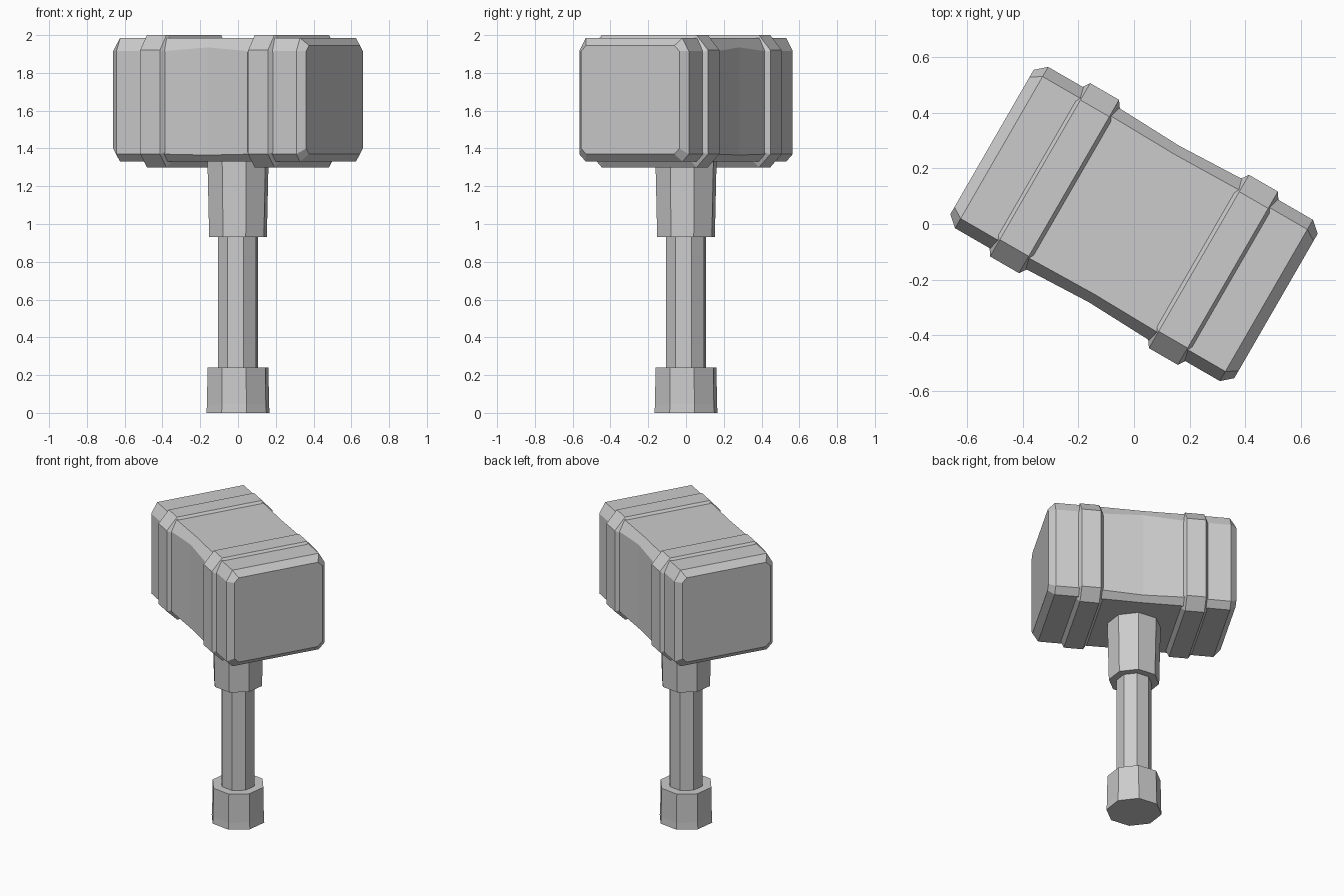
import bpy, bmesh, math

if "Cube" in bpy.data.objects:
    bpy.data.objects.remove(bpy.data.objects["Cube"])

TURN = math.radians(-30)   # the head is turned about z


def loft(name, rings, rot=0.0):
    """Skin a list of equal-length point rings and cap both ends."""
    bm = bmesh.new()
    loops = [[bm.verts.new(p) for p in ring] for ring in rings]
    n = len(loops[0])
    for a, b in zip(loops, loops[1:]):
        for i in range(n):
            j = (i + 1) % n
            bm.faces.new((a[i], a[j], b[j], b[i]))
    bm.faces.new(loops[0][::-1])
    bm.faces.new(loops[-1])
    bmesh.ops.recalc_face_normals(bm, faces=bm.faces)
    me = bpy.data.meshes.new(name)
    bm.to_mesh(me)
    bm.free()
    ob = bpy.data.objects.new(name, me)
    ob.rotation_euler.z = rot
    bpy.context.collection.objects.link(ob)
    return ob


def section(u, w, z0, z1, cw, ct, cb):
    """Chamfered rectangle across the head at position u."""
    return [(u, -w + cw, z0), (u, w - cw, z0), (u, w, z0 + cb), (u, w, z1 - ct),
            (u, w - cw, z1), (u, -w + cw, z1), (u, -w, z1 - ct), (u, -w, z0 + cb)]


def octagon(r, z):
    return [(r * math.cos(k * math.pi / 4), r * math.sin(k * math.pi / 4), z) for k in range(8)]


# Head block with chamfered ends, very slightly waisted
end = (0.30, 1.37, 1.945, 0.03, 0.03, 0.03)
full = (0.335, 1.33, 1.985, 0.04, 0.07, 0.04)
waist = (0.325, 1.33, 1.985, 0.035, 0.05, 0.035)
loft("hammer_head", [section(-0.59, *end), section(-0.55, *full), section(-0.26, *full),
                     section(0, *waist),
                     section(0.26, *full), section(0.55, *full), section(0.59, *end)], TURN)

# Raised bands around the head
low = (0.322, 1.335, 1.97, 0.055, 0.07, 0.05)
high = (0.36, 1.30, 2.0, 0.07, 0.08, 0.07)
for side, label in ((-1, "left"), (1, "right")):
    loft("head_band_" + label, [section(side * 0.415, *low), section(side * 0.39, *high),
                                section(side * 0.27, *high), section(side * 0.243, *low)], TURN)

# Handle: collar, shaft and pommel, all eight-sided
loft("collar", [octagon(0.158, 0.93), octagon(0.168, 1.36)], TURN)
loft("shaft", [octagon(0.11, 0.2), octagon(0.11, 0.96)], TURN)
loft("pommel", [octagon(0.173, 0), octagon(0.170, 0.045), octagon(0.167, 0.24)], TURN)
